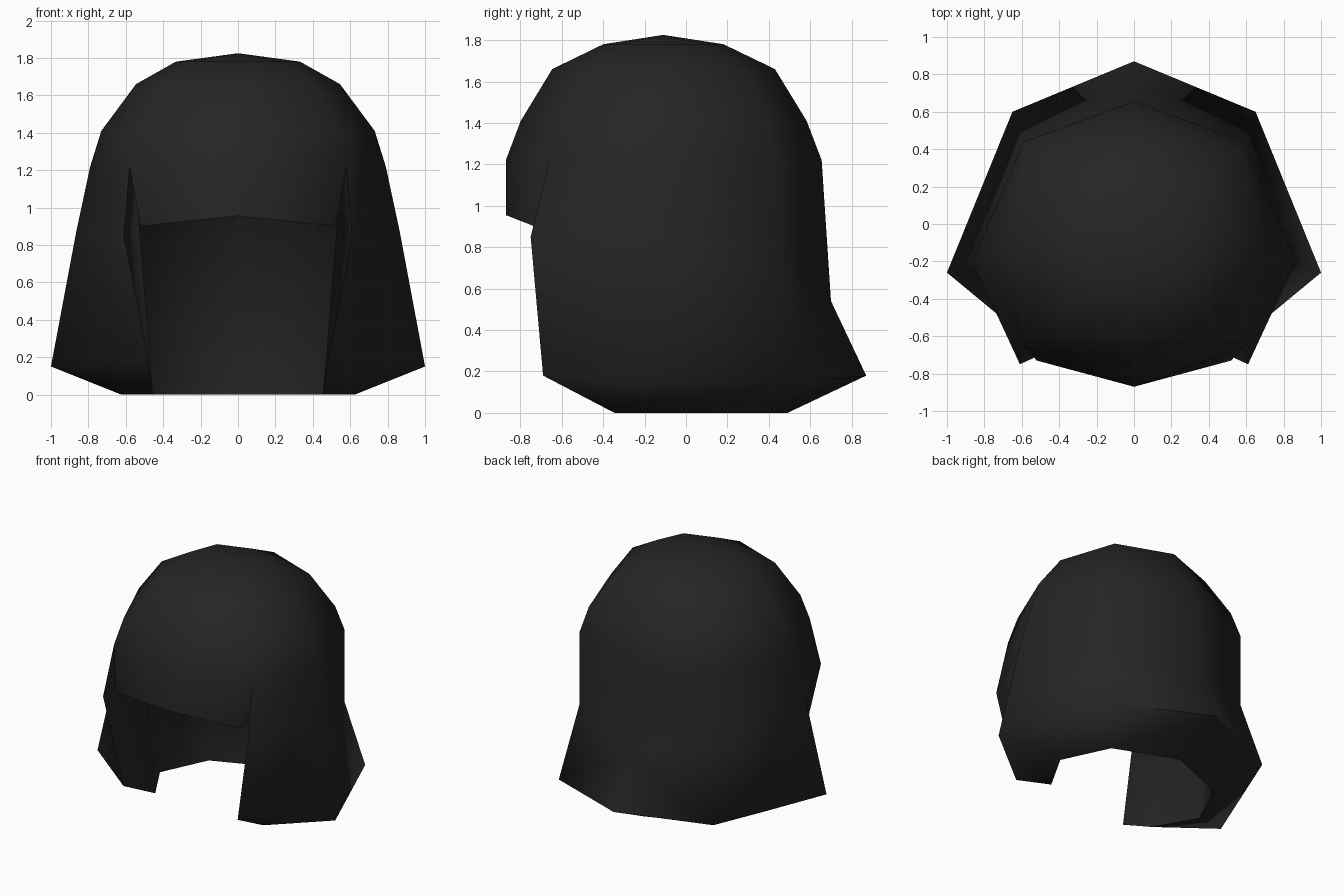
import bpy
import bmesh

cube = bpy.data.objects.get("Cube")
if cube:
    bpy.data.objects.remove(cube, do_unlink=True)

# Single dark hair colour
mat = bpy.data.materials.new("soft_black")
mat.use_nodes = True
colour = (0.018, 0.018, 0.018, 1)
mat.diffuse_color = colour
bsdf = next(n for n in mat.node_tree.nodes if n.type == 'BSDF_PRINCIPLED')
bsdf.inputs["Base Color"].default_value = colour
bsdf.inputs["Roughness"].default_value = 0.8

bm = bmesh.new()


def ring(points):
    return [bm.verts.new(p) for p in points]


def bridge(a, b):
    for i in range(len(a) - 1):
        bm.faces.new((a[i], a[i + 1], b[i + 1], b[i]))


def fan(tip, a):
    for i in range(len(a) - 1):
        bm.faces.new((tip, a[i], a[i + 1]))


# Half of the crown, each ring running from back centre to front centre
CENTRE_Y = -0.11
PLAN = [(0, 0.765), (0.59, 0.55), (0.79, -0.04), (0.58, -0.55), (0, -0.76)]
LEVELS = [(1.78, 0.42, 0.38), (1.66, 0.69, 0.705), (1.41, 0.925, 0.905), (1.22, 1, 1)]
crown = [ring([(x * sx, CENTRE_Y + y * sy, z) for x, y in PLAN]) for z, sx, sy in LEVELS]
fan(bm.verts.new((0, CENTRE_Y, 1.825)), crown[0])
for upper, lower in zip(crown, crown[1:]):
    bridge(upper, lower)
brow = crown[-1]

# Outer curtain of hair: waist, flared hem and turned-in rim
waist = ring([(0, 0.70, 0.54), (0.59, 0.44, 0.67), (0.865, -0.2, 0.87), (0.61, -0.75, 0.85)])
hem = ring([(0, 0.87, 0.18), (0.65, 0.6, 0.15), (1, -0.26, 0.15), (0.48, -0.69, 0.18)])
rim = ring([(0, 0.49, 0), (0.46, 0.305, 0), (0.625, -0.045, 0), (0.455, -0.345, 0)])
bridge(brow[:4], waist)
bridge(waist, hem)
bridge(hem, rim)

# Inner wall and ceiling
inner = ring([(0, 0.52, 0.92), (0.5, 0.33, 0.92), (0.68, -0.07, 0.92),
              (0.53, -0.36, 0.92), (0, -0.5, 0.97)])
bridge(rim, inner[:4])
fan(bm.verts.new((0, 0, 1.25)), inner)

# Fringe over the forehead, with its underside
fringe = ring([(0.52, -0.73, 0.9), (0, -0.87, 0.955)])
bridge(brow[3:], fringe)
bridge(fringe, inner[3:])

# Inward face of the front lock
temple, lock_tip, lock_back = brow[3], waist[3], inner[3]
bm.faces.new((lock_tip, hem[3], rim[3], lock_back))
bm.faces.new((temple, lock_tip, lock_back))
bm.faces.new((temple, lock_back, fringe[0]))

bmesh.ops.recalc_face_normals(bm, faces=bm.faces)
mesh = bpy.data.meshes.new("bobbed_hair")
bm.to_mesh(mesh)
bm.free()
mesh.materials.append(mat)

# Mirror the half and smooth it
hair = bpy.data.objects.new("bobbed_hair", mesh)
bpy.context.collection.objects.link(hair)
mirror = hair.modifiers.new("mirror", 'MIRROR')
mirror.use_clip = True
bpy.ops.object.select_all(action='DESELECT')
hair.select_set(True)
bpy.context.view_layer.objects.active = hair
bpy.ops.object.modifier_apply(modifier=mirror.name)
bpy.ops.object.shade_smooth_by_angle(angle=1.3)
